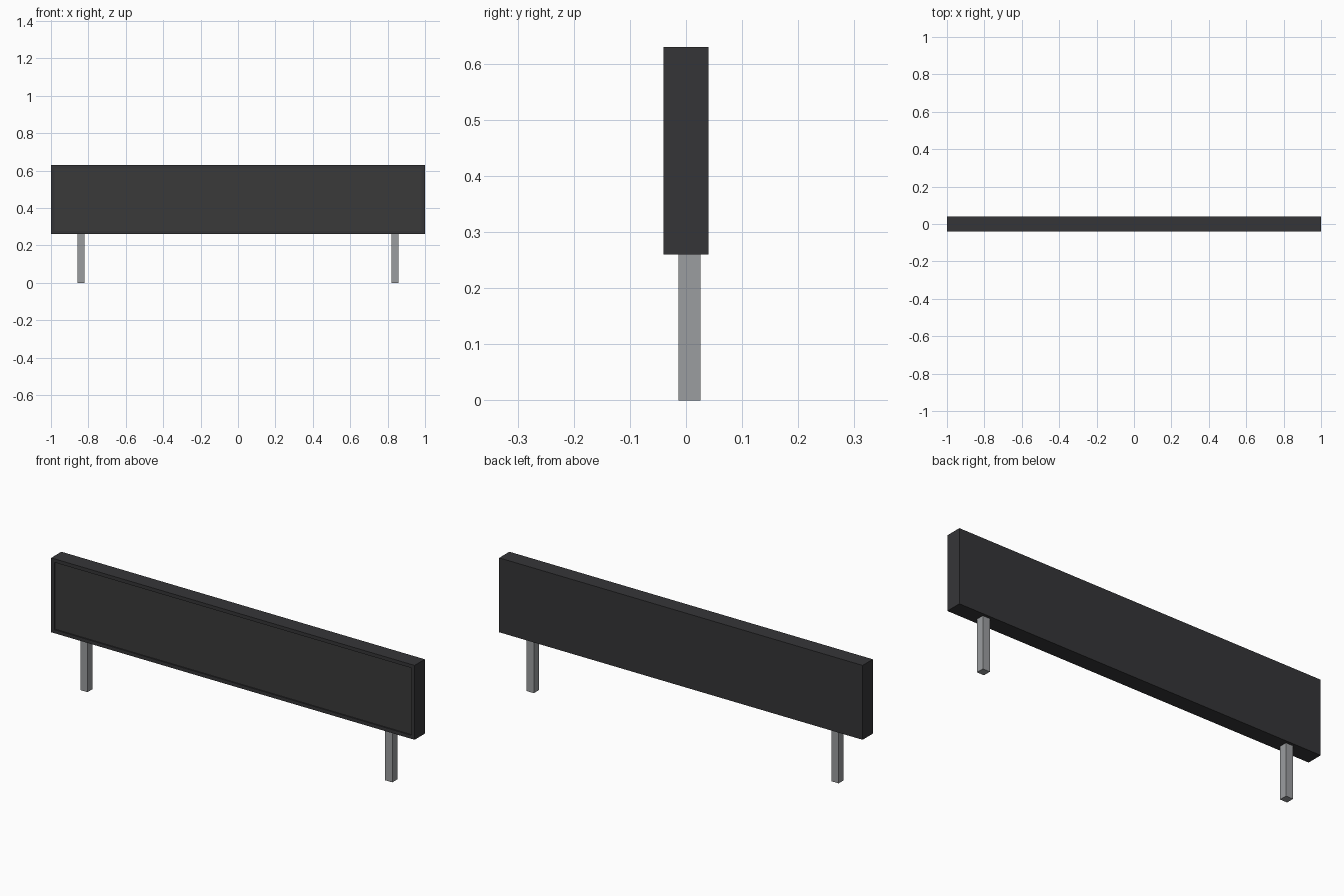
import bpy, bmesh

if "Cube" in bpy.data.objects:
    bpy.data.objects.remove(bpy.data.objects["Cube"])


def material(name, rgb):
    m = bpy.data.materials.new(name)
    m.diffuse_color = (*rgb, 1)
    m.use_nodes = True
    m.node_tree.nodes["Principled BSDF"].inputs["Base Color"].default_value = m.diffuse_color
    return m


def box(name, lo, hi, mat):
    bpy.ops.mesh.primitive_cube_add(size=1, location=[(a + b) / 2 for a, b in zip(lo, hi)])
    ob = bpy.context.object
    ob.name = name
    ob.scale = [b - a for a, b in zip(lo, hi)]
    bpy.ops.object.transform_apply(location=False, rotation=False, scale=True)
    ob.data.materials.append(mat)
    return ob


casing_mat = material("dark_casing", (0.036, 0.036, 0.039))
screen_mat = material("dark_screen", (0.042, 0.042, 0.042))
leg_mat = material("grey_metal", (0.33, 0.34, 0.35))

# Display casing with a slightly recessed front panel inside a thin rim
casing = box("display_casing", (-1, -0.04, 0.26), (1, 0.04, 0.63), casing_mat)
casing.data.materials.append(screen_mat)
bm = bmesh.new()
bm.from_mesh(casing.data)
front = min(bm.faces, key=lambda f: f.calc_center_median().y)
bmesh.ops.inset_region(bm, faces=[front], thickness=0.025)
panel = bmesh.ops.extrude_discrete_faces(bm, faces=[front])["faces"][0]
panel.material_index = 1
bmesh.ops.translate(bm, verts=panel.verts, vec=(0, 0.006, 0))
bm.to_mesh(casing.data)
bm.free()

# Two square posts
for side, x in (("left", -0.839), ("right", 0.839)):
    box(side + "_leg", (x - 0.0195, -0.013, 0), (x + 0.0195, 0.026, 0.26), leg_mat)
